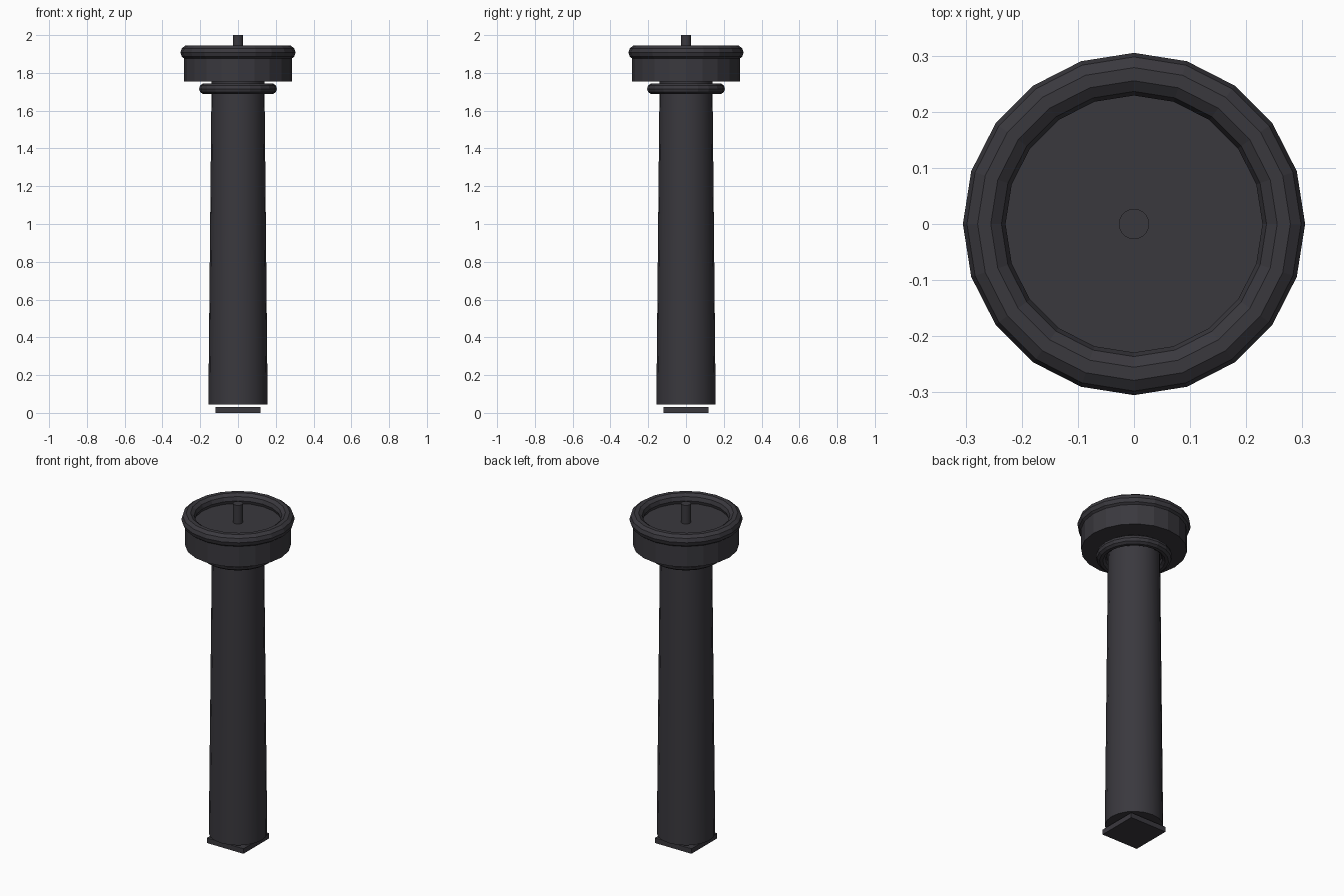
import bpy, math

if "Cube" in bpy.data.objects:
    bpy.data.objects.remove(bpy.data.objects["Cube"])

mat = bpy.data.materials.new("dark charcoal")
mat.diffuse_color = (0.042, 0.040, 0.048, 1)
mat.use_nodes = True
mat.node_tree.nodes["Principled BSDF"].inputs["Base Color"].default_value = mat.diffuse_color


def lathe(name, profile, sides=20, closed=False, smooth=False):
    """Spin (radius, z) points around z; open profiles get end caps."""
    n = len(profile)
    verts, faces = [], []
    for r, z in profile:
        for i in range(sides):
            a = 2 * math.pi * i / sides
            verts.append((r * math.cos(a), r * math.sin(a), z))
    for k in range(n if closed else n - 1):
        a, b = k * sides, ((k + 1) % n) * sides
        for i in range(sides):
            j = (i + 1) % sides
            faces.append((a + i, a + j, b + j, b + i))
    if not closed:
        faces.append(tuple(reversed(range(sides))))
        faces.append(tuple(range((n - 1) * sides, n * sides)))
    me = bpy.data.meshes.new(name)
    me.from_pydata(verts, [], faces)
    me.materials.append(mat)
    ob = bpy.data.objects.new(name, me)
    bpy.context.collection.objects.link(ob)
    if smooth:
        bpy.context.view_layer.objects.active = ob
        ob.select_set(True)
        bpy.ops.object.shade_smooth_by_angle(angle=math.radians(30))
        ob.select_set(False)
    return ob


def ring(name, major, minor, z):
    """Ten-sided torus section around the column."""
    pts = [(major + minor * math.cos(math.pi * k / 5),
            z + minor * math.sin(math.pi * k / 5)) for k in range(10)]
    return lathe(name, pts, closed=True)


# Square foot plate
bpy.ops.mesh.primitive_cube_add(size=1, location=(0, 0, 0.015))
foot = bpy.context.object
foot.name = "foot_plate"
foot.scale = (0.24, 0.24, 0.03)
foot.data.materials.append(mat)
foot.select_set(False)

# Tapered column
lathe("column", [(0.157, 0.045), (0.14, 1.76)], smooth=True)

# Collar under the head
ring("collar", 0.177, 0.029, 1.716)

# Drum head with raised rim
lathe("drum_head", [(0.285, 1.755), (0.285, 1.89)])
ring("rim", 0.267, 0.038, 1.908)

# Centre pin
lathe("centre_pin", [(0.027, 1.88), (0.027, 2.0)], smooth=True)
